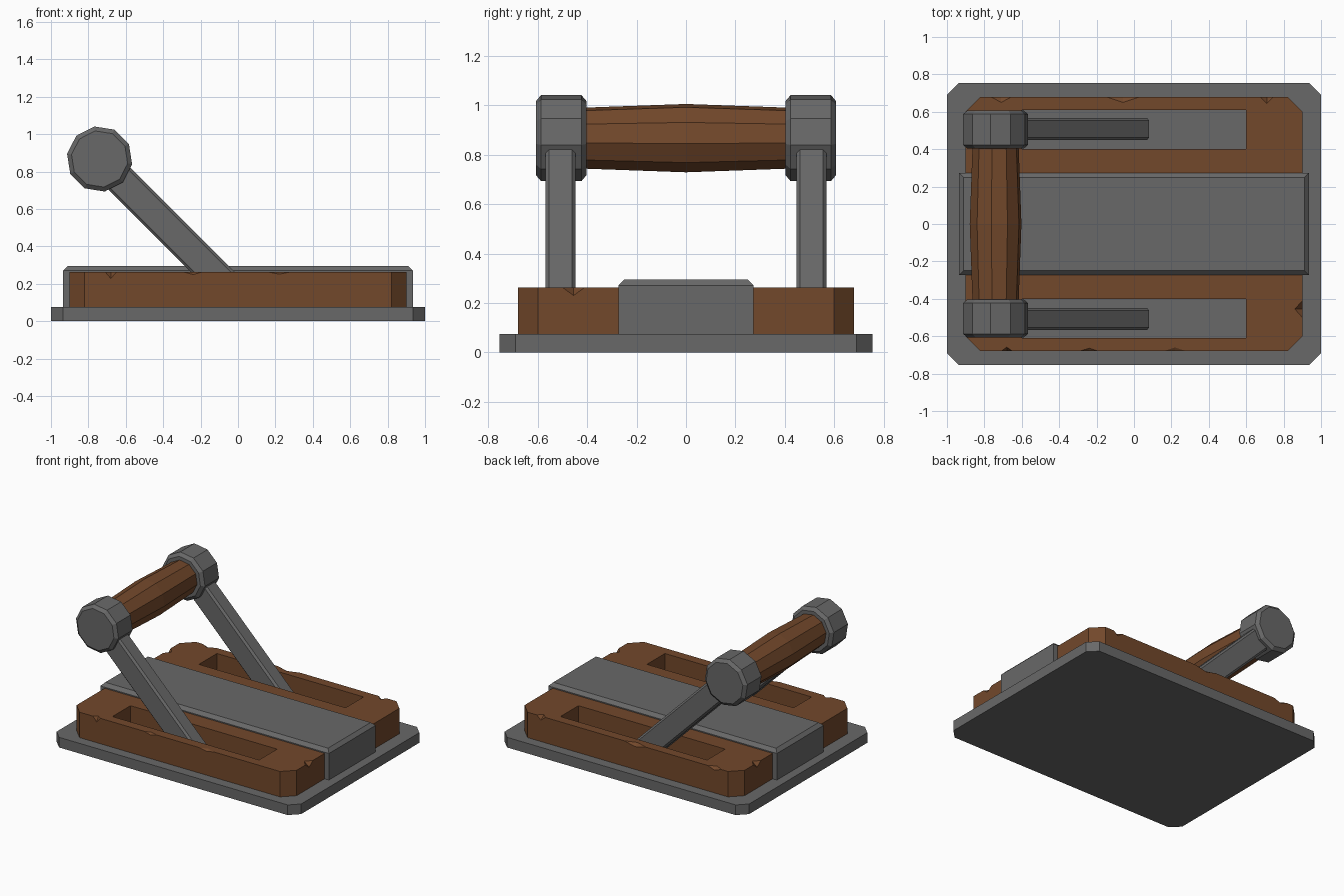
import bpy, bmesh
from math import radians, cos, sin
from mathutils import Matrix, Vector

if "Cube" in bpy.data.objects:
    bpy.data.objects.remove(bpy.data.objects["Cube"])


def material(name, rgb):
    m = bpy.data.materials.new(name)
    m.diffuse_color = (*rgb, 1)
    m.use_nodes = True
    m.node_tree.nodes["Principled BSDF"].inputs["Base Color"].default_value = m.diffuse_color
    return m


wood = material("wood", (0.17, 0.065, 0.024))
iron = material("iron", (0.14, 0.14, 0.14))


def finish(name, bm, mat=None):
    bmesh.ops.recalc_face_normals(bm, faces=bm.faces[:])
    me = bpy.data.meshes.new(name)
    bm.to_mesh(me)
    bm.free()
    ob = bpy.data.objects.new(name, me)
    bpy.context.collection.objects.link(ob)
    if mat:
        me.materials.append(mat)
    return ob


def add_box(bm, lo, hi):
    lo, hi = Vector(lo), Vector(hi)
    mat = Matrix.Translation((lo + hi) / 2) @ Matrix.Diagonal((*(hi - lo), 1))
    return bmesh.ops.create_cube(bm, size=1, matrix=mat)["verts"]


def bevel(bm, edges, width):
    bmesh.ops.bevel(bm, geom=edges, offset=width, segments=1, affect='EDGES', profile=0.5)


def slab(name, x, y, z0, z1, chamfer, mat):
    # flat block with chamfered upright corners
    bm = bmesh.new()
    add_box(bm, (-x, -y, z0), (x, y, z1))
    bevel(bm, [e for e in bm.edges if abs(e.verts[0].co.z - e.verts[1].co.z) > 0.01], chamfer)
    return finish(name, bm, mat)


def lathe(bm, rings, sides=10, phase=27):
    # faceted solid along y from (y, radius) rings around the handle axis
    loops = []
    for y, r in rings:
        angles = [radians(phase + 360 * i / sides) for i in range(sides)]
        loops.append([bm.verts.new((HX + r * cos(a), y, HZ + r * sin(a))) for a in angles])
    for a, b in zip(loops, loops[1:]):
        for i in range(sides):
            j = (i + 1) % sides
            bm.faces.new((a[i], a[j], b[j], b[i]))
    bm.faces.new(loops[0])
    bm.faces.new(loops[-1])


HX, HZ = -0.74, 0.867

# Base plate and wooden body
slab("base_plate", 1.0, 0.755, 0, 0.075, 0.065, iron)
body = slab("wooden_body", 0.9, 0.68, 0.07, 0.263, 0.08, wood)

# Cutter for the two arm slots and the chipped edges
bm = bmesh.new()
for s in (-1, 1):
    add_box(bm, (-0.6, s * 0.505 - 0.105, 0), (0.6, s * 0.505 + 0.105, 0.5))
# x, y, half width, inset, depth
chips = [(-0.68, -0.68, 0.03, 0.022, 0.035), (-0.24, -0.68, 0.05, 0.016, 0.014),
         (0.22, -0.68, 0.06, 0.02, 0.012), (-0.71, 0.68, 0.055, 0.03, 0.02),
         (-0.06, 0.68, 0.09, 0.03, 0.02), (0.71, 0.68, 0.035, 0.035, 0.03),
         (0.9, -0.455, 0.045, 0.04, 0.033), (-0.9, 0.455, 0.045, 0.04, 0.033)]
for x, y, w, inset, depth in chips:
    wx, wy = (w, inset) if abs(y) == 0.68 else (inset, w)
    pts = [(wx, 0, 0), (-wx, 0, 0), (0, wy, 0), (0, -wy, 0), (0, 0, depth), (0, 0, -depth)]
    verts = [bm.verts.new(Vector((x, y, 0.263)) + Vector(p)) for p in pts]
    bmesh.ops.convex_hull(bm, input=verts)
cutter = finish("slot_and_chip_cutter", bm)
cutter.hide_render = True
cutter.hide_viewport = True
mod = body.modifiers.new("cuts", 'BOOLEAN')
mod.operation = 'DIFFERENCE'
mod.solver = 'EXACT'
mod.object = cutter

# Metal band across the middle, top edges chamfered
bm = bmesh.new()
add_box(bm, (-0.935, -0.273, 0.07), (0.935, 0.273, 0.295))
bevel(bm, [e for e in bm.edges if all(v.co.z > 0.2 for v in e.verts)], 0.024)
finish("centre_band", bm, iron)

# Slanted arms and end hubs
for side, s in (("front", -1), ("back", 1)):
    bm = bmesh.new()
    add_box(bm, (0, -0.06, -0.083), (1.09, 0.06, 0.083))
    bevel(bm, bm.edges[:], 0.014)
    bm.transform(Matrix.Translation((HX, s * 0.508, HZ)) @ Matrix.Rotation(radians(45), 4, 'Y'))
    finish(side + "_arm", bm, iron)

    bm = bmesh.new()
    lathe(bm, [(s * y, r) for y, r in
               ((0.403, 0.152), (0.423, 0.176), (0.587, 0.176), (0.607, 0.152))])
    finish(side + "_hub", bm, iron)

# Wooden grip, swelling towards the middle
bm = bmesh.new()
lathe(bm, [(-0.41, 0.125), (0, 0.14), (0.41, 0.125)])
finish("grip", bm, wood)
